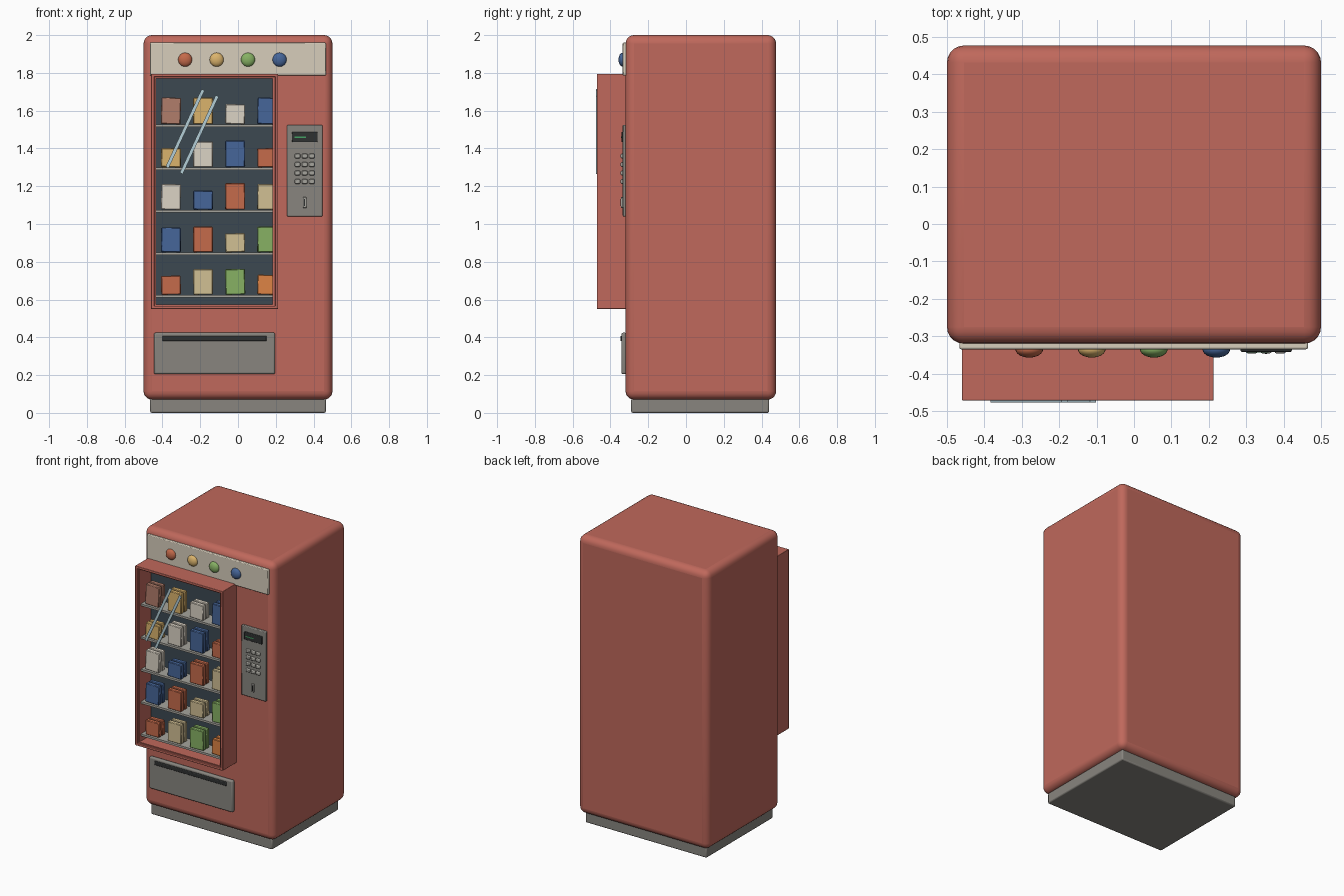
import bpy, math, random
from mathutils import Vector

if "Cube" in bpy.data.objects:
    bpy.data.objects.remove(bpy.data.objects["Cube"])

random.seed(4)
MATS = {}
COLOURS = {
    "red": (190, 104, 92), "cream": (214, 204, 186), "grey": (135, 132, 126),
    "dark": (62, 74, 82), "black": (50, 52, 52), "metal": (165, 163, 156),
    "brown": (176, 124, 106), "yellow": (218, 178, 108), "white": (218, 210, 196),
    "blue": (72, 102, 152), "rust": (196, 106, 76), "tan": (208, 190, 146),
    "green": (134, 176, 100), "orange": (220, 130, 70), "glint": (178, 205, 214),
    "lit": (70, 160, 100),
}


def material(name):
    if name not in MATS:
        m = bpy.data.materials.new(name)
        m.diffuse_color = [(c / 255) ** 2.2 for c in COLOURS[name]] + [1]
        m.use_nodes = True
        m.node_tree.nodes["Principled BSDF"].inputs["Base Color"].default_value = m.diffuse_color
        MATS[name] = m
    return MATS[name]


def finish(ob, name, colour, bevel=0, segments=2):
    ob.name = name
    ob.data.materials.append(material(colour))
    if bevel:
        mod = ob.modifiers.new("bevel", "BEVEL")
        mod.width, mod.segments = bevel, segments
    bpy.ops.object.shade_smooth_by_angle(angle=math.radians(35))
    return ob


def box(name, x, y, z, colour, bevel=0, segments=2, rot=(0, 0, 0)):
    """Box from (min, max) ranges on each axis."""
    bpy.ops.mesh.primitive_cube_add(size=1, location=[sum(r) / 2 for r in (x, y, z)])
    ob = bpy.context.object
    ob.scale = [r[1] - r[0] for r in (x, y, z)]
    bpy.ops.object.transform_apply(location=False, rotation=False, scale=True)
    ob.rotation_euler = rot
    return finish(ob, name, colour, bevel, segments)


# Cabinet and plinth
box("cabinet", (-0.5, 0.5), (-0.32, 0.477), (0.07, 2.0), "red", 0.045, 5)
box("plinth", (-0.465, 0.465), (-0.29, 0.44), (0, 0.075), "grey", 0.008)

# Header panel with four domed lights
box("header_panel", (-0.467, 0.465), (-0.335, -0.315), (1.785, 1.96), "cream", 0.005)
for x, colour in zip((-0.28, -0.113, 0.053, 0.22), ("rust", "yellow", "green", "blue")):
    bpy.ops.mesh.primitive_uv_sphere_add(segments=24, ring_count=12, radius=0.037,
                                         location=(x, -0.335, 1.87))
    bpy.context.object.scale = (1, 0.6, 1)
    finish(bpy.context.object, "header_light", colour)

# Display case: back, surrounding walls and inner trim
box("case_back", (-0.44, 0.2), (-0.332, -0.315), (0.565, 1.78), "dark")
for name, x, z in (("left", (-0.46, -0.443), (0.55, 1.795)),
                   ("right", (0.196, 0.213), (0.55, 1.795)),
                   ("bottom", (-0.46, 0.213), (0.55, 0.567)),
                   ("top", (-0.46, 0.213), (1.778, 1.795))):
    box("case_wall_" + name, x, (-0.472, -0.315), z, "red", 0.003)
for name, x, z in (("left", (-0.444, -0.434), (0.566, 1.779)),
                   ("right", (0.183, 0.197), (0.566, 1.779)),
                   ("bottom", (-0.444, 0.197), (0.566, 0.574)),
                   ("top", (-0.444, 0.197), (1.771, 1.779))):
    box("case_trim_" + name, x, (-0.46, -0.32), z, "red")

# Shelves stocked with packets, two deep
ROWS = [
    (0.622, ("rust", "tan", "green", "orange"), (0.10, 0.135, 0.135, 0.105)),
    (0.847, ("blue", "rust", "tan", "green"), (0.13, 0.135, 0.10, 0.135)),
    (1.072, ("white", "blue", "rust", "tan"), (0.135, 0.10, 0.14, 0.135)),
    (1.297, ("yellow", "white", "blue", "rust"), (0.10, 0.135, 0.14, 0.10)),
    (1.525, ("brown", "yellow", "white", "blue"), (0.14, 0.14, 0.105, 0.14)),
]
for z, colours, heights in ROWS:
    box("shelf", (-0.436, 0.19), (-0.445, -0.325), (z - 0.012, z + 0.002), "metal")
    for i, (colour, h) in enumerate(zip(colours, heights)):
        x = -0.355 + 0.17 * i
        half = min(0.052, 0.19 - x)
        for y in (-0.435, -0.395):
            tilt = random.uniform(-0.035, 0.035)
            box("packet", (x - 0.052, x + half), (y, y + 0.03), (z + 0.004, z + 0.004 + h),
                colour, 0.004, 1, (0, tilt, 0))

# Slanted glints where the glass would be
for x0, z0, x1, z1 in ((-0.375, 1.3, -0.185, 1.71), (-0.3, 1.268, -0.11, 1.678)):
    mid, d = Vector(((x0 + x1) / 2, -0.474, (z0 + z1) / 2)), Vector((x1 - x0, 0, z1 - z0))
    half = d.length / 2
    box("glass_glint", (mid.x - 0.009, mid.x + 0.009), (-0.477, -0.471),
        (mid.z - half, mid.z + half), "glint", rot=(0, math.atan2(d.x, d.z), 0))

# Control panel: screen, keys, coin slot
box("control_panel", (0.26, 0.447), (-0.335, -0.315), (1.04, 1.525), "grey", 0.005)
box("screen", (0.285, 0.422), (-0.342, -0.33), (1.433, 1.487), "black", 0.004)
box("screen_readout", (0.3, 0.36), (-0.344, -0.34), (1.455, 1.462), "lit")
for row in range(4):
    for col in range(3):
        x, z = 0.315 + 0.038 * col, 1.36 - 0.045 * row
        box("key", (x - 0.015, x + 0.015), (-0.346, -0.33), (z - 0.012, z + 0.012),
            "metal", 0.005)
box("coin_plate", (0.343, 0.363), (-0.345, -0.33), (1.085, 1.142), "metal", 0.003)
box("coin_slot", (0.35, 0.356), (-0.348, -0.34), (1.095, 1.132), "black")

# Collection flap with finger slot
box("collection_flap", (-0.445, 0.197), (-0.342, -0.315), (0.205, 0.425), "grey", 0.01, 3)
box("flap_grip", (-0.4, 0.152), (-0.348, -0.335), (0.38, 0.408), "black", 0.005)
